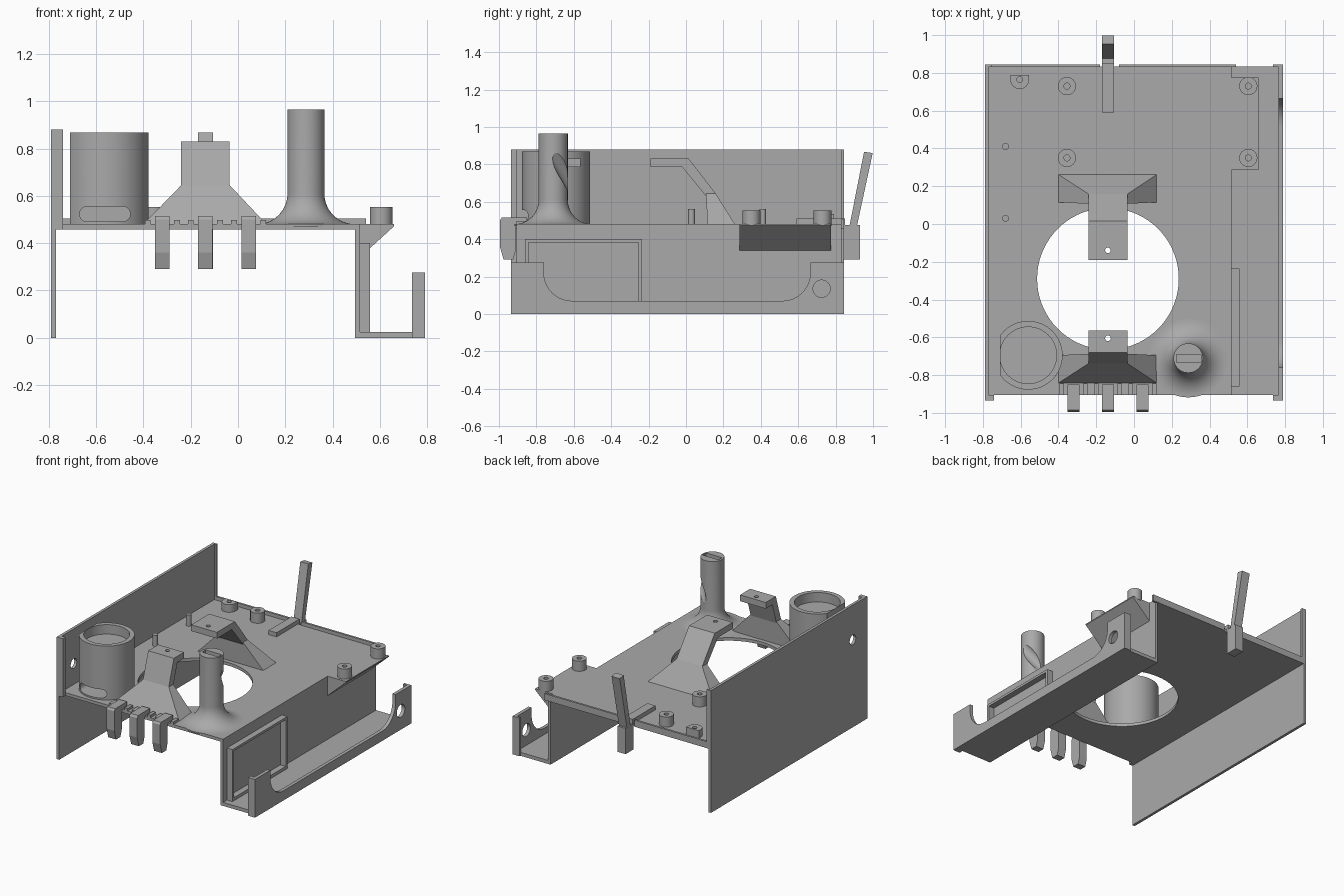
import bpy, bmesh, math
from mathutils import Vector, Matrix

if "Cube" in bpy.data.objects:
    bpy.data.objects.remove(bpy.data.objects["Cube"])

grey = bpy.data.materials.new("plain grey")
grey.diffuse_color = (0.4, 0.4, 0.4, 1)
grey.use_nodes = True
grey.node_tree.nodes["Principled BSDF"].inputs["Base Color"].default_value = grey.diffuse_color


def finish(name, bm, smooth=False):
    bmesh.ops.recalc_face_normals(bm, faces=bm.faces[:])
    me = bpy.data.meshes.new(name)
    bm.to_mesh(me)
    bm.free()
    me.materials.append(grey)
    ob = bpy.data.objects.new(name, me)
    bpy.context.collection.objects.link(ob)
    if smooth:
        shade(ob)
    return ob


def shade(ob):
    bpy.ops.object.select_all(action='DESELECT')
    ob.select_set(True)
    bpy.context.view_layer.objects.active = ob
    bpy.ops.object.shade_smooth_by_angle(angle=math.radians(30))


def prism(name, pts, axis, a, b):
    """Extrude a 2D profile along an axis from a to b."""
    place = {'x': lambda p, t: (t, p[0], p[1]),
             'y': lambda p, t: (p[0], t, p[1]),
             'z': lambda p, t: (p[0], p[1], t)}[axis]
    bm = bmesh.new()
    lo = [bm.verts.new(place(p, a)) for p in pts]
    hi = [bm.verts.new(place(p, b)) for p in pts]
    bm.faces.new(lo)
    bm.faces.new(hi)
    for i in range(len(pts)):
        j = (i + 1) % len(pts)
        bm.faces.new((lo[i], lo[j], hi[j], hi[i]))
    return finish(name, bm)


def box(name, x0, x1, y0, y1, z0, z1):
    return prism(name, [(x0, y0), (x1, y0), (x1, y1), (x0, y1)], 'z', z0, z1)


def lathe(name, profile, x, y, steps=48):
    """Revolve (radius, z) points round a vertical axis."""
    bm = bmesh.new()
    vs = [bm.verts.new((x + r, y, z)) for r, z in profile]
    es = [bm.edges.new(vs[i:i + 2]) for i in range(len(vs) - 1)]
    bmesh.ops.spin(bm, geom=vs + es, cent=(x, y, 0), axis=(0, 0, 1),
                   angle=2 * math.pi, steps=steps)
    bmesh.ops.remove_doubles(bm, verts=bm.verts[:], dist=1e-5)
    return finish(name, bm, True)


def arc(cx, cy, r, a0, a1, n=10):
    return [(cx + r * math.cos(math.radians(a0 + (a1 - a0) * i / n)),
             cy + r * math.sin(math.radians(a0 + (a1 - a0) * i / n))) for i in range(n + 1)]


def circle(cx, cy, r, n=48):
    return arc(cx, cy, r, 0, 360, n)[:-1]


def cut(ob, cutter):
    m = ob.modifiers.new("cut", 'BOOLEAN')
    m.operation, m.solver, m.object = 'DIFFERENCE', 'EXACT', cutter
    bpy.context.view_layer.objects.active = ob
    bpy.ops.object.modifier_apply(modifier=m.name)
    bpy.data.objects.remove(cutter, do_unlink=True)


# Deck with the big round opening
CX, CY = -0.138, -0.29
deck = box("deck", -0.78, 0.515, -0.905, 0.835, 0.458, 0.48)
cut(deck, prism("cutter", circle(CX, CY, 0.375, 72), 'z', 0.3, 0.6))
for x0, x1 in ((-0.77, -0.18), (-0.08, 0.54)):
    box("rear_lip", x0, x1, 0.83, 0.845, 0.458, 0.505)

# Left side wall with front and rear lips
wall = box("left_wall", -0.79, -0.77, -0.935, 0.845, 0, 0.88)
cut(wall, prism("cutter", circle(-0.77, 0.63, 0.035, 24), 'x', -0.9, -0.7))
box("left_wall_front_lip", -0.771, -0.74, -0.935, -0.905, 0.458, 0.88)
box("left_wall_rear_lip", -0.771, -0.755, 0.83, 0.845, 0.458, 0.88)

# Right channel: inner wall, floor, scooped outer wall
box("channel_inner_wall", 0.495, 0.515, -0.905, 0.835, 0, 0.478)
box("channel_floor", 0.495, 0.77, -0.905, 0.835, 0, 0.025)
scoop = ([(-0.935, 0), (0.845, 0), (0.845, 0.275), (0.665, 0.275)]
         + arc(0.515, 0.22, 0.15, 0, -90) + arc(-0.61, 0.22, 0.15, -90, -180)
         + [(-0.76, 0.275), (-0.935, 0.275)])
outer = prism("channel_outer_wall", scoop, 'x', 0.765, 0.79)
cut(outer, prism("cutter", circle(0.725, 0.135, 0.046, 32), 'x', 0.7, 0.9))
shade(outer)
box("channel_front_lip", 0.735, 0.766, -0.935, -0.905, 0, 0.275)
box("channel_rear_lip", 0.735, 0.766, 0.83, 0.845, 0, 0.275)

# Rectangular frame on the channel wall
frame = box("socket_frame", 0.514, 0.558, -0.86, -0.235, 0.025, 0.40)
cut(frame, box("cutter", 0.5, 0.6, -0.842, -0.253, 0.047, 0.383))

# Overhanging shelf, sloped underneath, for the right bosses
prism("boss_shelf", [(0.51, 0.48), (0.66, 0.48), (0.66, 0.472), (0.51, 0.335)],
      'y', 0.285, 0.775)

# Screw bosses and locating pins
for x in (0.605, -0.355):
    for y in (0.35, 0.73):
        lathe("screw_boss", [(0, 0.47), (0.048, 0.47), (0.048, 0.553), (0.016, 0.553),
                             (0.016, 0.49), (0, 0.49)], x, y, 32)
rim = [(-0.655, 0.79)] + arc(-0.605, 0.765, 0.05, 180, 360, 16) + [(-0.555, 0.79)]
d_boss = prism("small_boss", rim, 'z', 0.47, 0.535)
cut(d_boss, prism("cutter", circle(-0.605, 0.765, 0.016, 20), 'z', 0.49, 0.6))
shade(d_boss)
for y in (0.03, 0.41):
    lathe("locating_pin", [(0, 0.47), (0.018, 0.47), (0.018, 0.56), (0, 0.56)], -0.68, y, 20)


# Flared brackets at both ends of the opening (mirrored about CY)
def bracket(name, side, arm, hole_y):
    def my(y):
        return y if side > 0 else 2 * CY - y
    bm = bmesh.new()
    rings = []
    for x0, x1, y0, y1, z in ((-0.405, 0.125, 0.115, 0.265, 0.475),
                              (-0.24, -0.035, 0.107, 0.158, 0.645)):
        rings.append([bm.verts.new((x, my(y), z)) for x, y in
                      ((x0, y0), (x1, y0), (x1, y1), (x0, y1))])
    bm.faces.new(rings[0])
    bm.faces.new(rings[1])
    for i in range(4):
        j = (i + 1) % 4
        bm.faces.new((rings[0][i], rings[0][j], rings[1][j], rings[1][i]))
    finish(name + "_foot", bm)
    a = prism(name + "_arm", arm, 'x', -0.24, -0.035)
    cut(a, prism("cutter", circle(-0.138, hole_y, 0.015, 16), 'z', 0.7, 0.9))


bracket("rear_bracket", 1, [(-0.19, 0.785), (-0.19, 0.83), (0.015, 0.83), (0.158, 0.645),
                            (0.107, 0.63), (-0.02, 0.785)], -0.14)
bracket("front_bracket", -1, [(-0.565, 0.785), (-0.565, 0.83), (-0.68, 0.83), (-0.738, 0.645),
                              (-0.687, 0.635), (-0.64, 0.785)], -0.605)

# Cup with a flat side and an oblong slot at the base
cup = lathe("cup", [(0, 0.47), (0.182, 0.47), (0.182, 0.868), (0.15, 0.868),
                    (0.15, 0.80), (0, 0.80)], -0.56, -0.695, 64)
cut(cup, box("cutter", -0.9, -0.71, -1, -0.4, 0.4, 1))
slot = arc(-0.487, 0.523, 0.032, -90, 90) + arc(-0.638, 0.523, 0.032, 90, 270)
cut(cup, prism("cutter", slot, 'y', -1, -0.68))
shade(cup)

# Post with a flared base, a slotted top and a slanted side groove
flare = [(0.208 + p[0], p[1]) for p in arc(0, 0.61, 0.13, 270, 180, 14)]
post = lathe("post", [(0, 0.47), (0.208, 0.47)] + flare + [(0.078, 0.965), (0, 0.965)],
             0.287, -0.71)
cut(post, box("cutter", 0.225, 0.355, -0.732, -0.692, 0.94, 1.1))
bm = bmesh.new()
bmesh.ops.create_cone(bm, cap_ends=True, segments=24, radius1=0.045, radius2=0.045, depth=0.5)
bmesh.ops.transform(bm, verts=bm.verts[:], matrix=Matrix.Translation((0.355, -0.64, 0.76))
                    @ Matrix.Rotation(math.radians(40), 4, Vector((1, 1, 0))))
cut(post, finish("cutter", bm))
shade(post)

# Front clips with small ribs beside them
for x in (-0.32, -0.138, 0.045):
    prism("front_clip", [(-0.85, 0.47), (-0.85, 0.515), (-0.985, 0.515), (-0.995, 0.50),
                         (-0.995, 0.36), (-0.975, 0.29), (-0.925, 0.29), (-0.91, 0.34),
                         (-0.91, 0.47)], 'x', x - 0.031, x + 0.031)
    for s in (-1, 1):
        box("clip_rib", x + s * 0.062 - 0.012, x + s * 0.062 + 0.012,
            -0.905, -0.845, 0.47, 0.498)

# Rear latch: bar on the deck, hook block and leaning lever
box("latch_bar", -0.17, -0.106, 0.59, 0.85, 0.47, 0.51)
prism("latch_lever", [(0.84, 0.29), (0.93, 0.29), (0.93, 0.475), (0.915, 0.475),
                      (0.998, 0.86), (0.952, 0.867), (0.875, 0.475), (0.84, 0.475)],
      'x', -0.17, -0.106)
